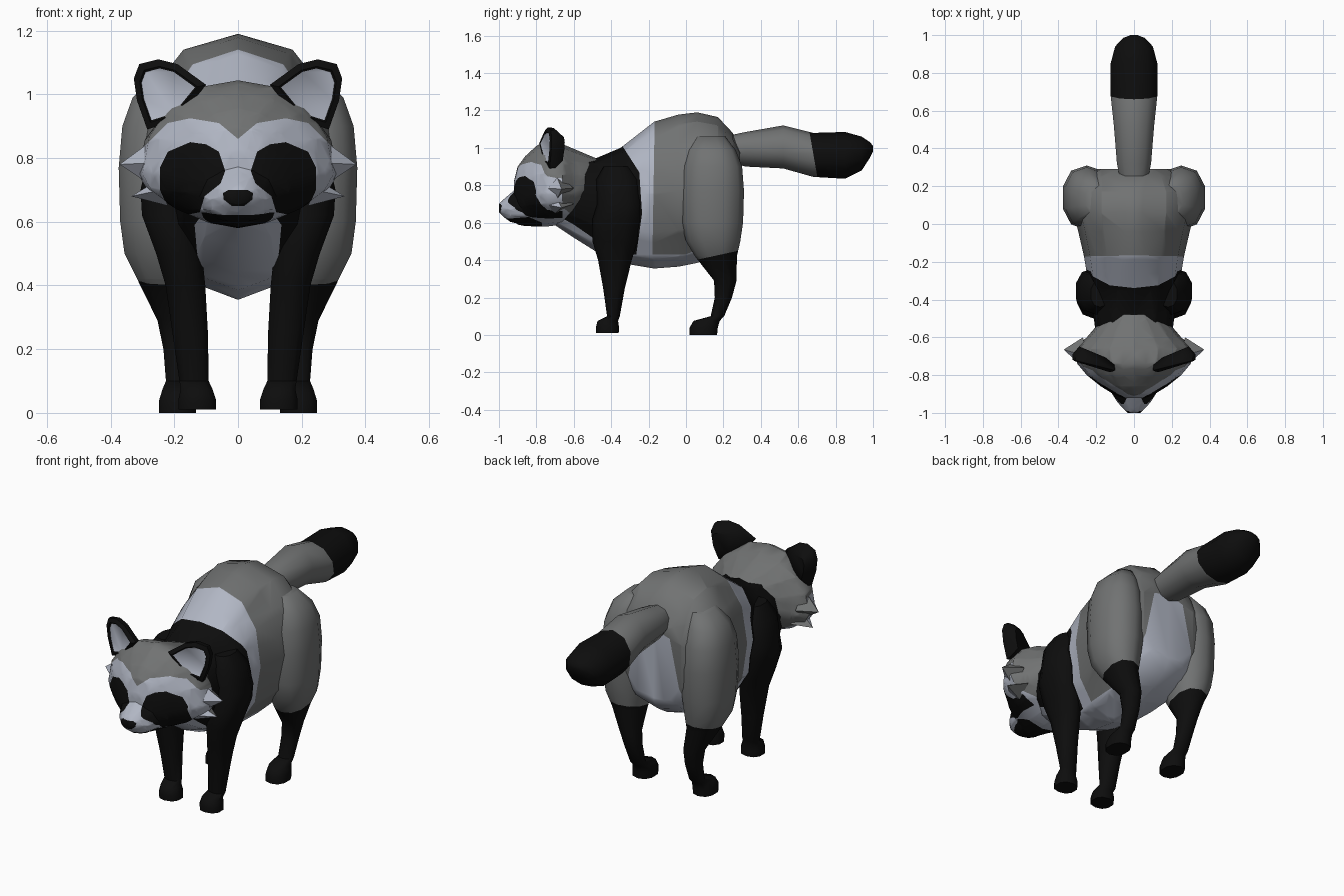
import bpy, bmesh, math
from mathutils import Vector

cube = bpy.data.objects.get("Cube")
if cube:
    bpy.data.objects.remove(cube, do_unlink=True)


def material(name, rgb):
    mat = bpy.data.materials.new(name)
    mat.use_nodes = True
    mat.diffuse_color = (*rgb, 1)
    mat.node_tree.nodes["Principled BSDF"].inputs["Base Color"].default_value = (*rgb, 1)
    return mat


GREY, LIGHT, BLACK = 0, 1, 2
MATERIALS = [material("fur grey", (.165, .17, .17)),
             material("pale fur", (.44, .47, .55)),
             material("black fur", (.004, .004, .004))]


def finish(name, bm, angle=50):
    bmesh.ops.recalc_face_normals(bm, faces=bm.faces[:])
    mesh = bpy.data.meshes.new(name)
    bm.to_mesh(mesh)
    bm.free()
    obj = bpy.data.objects.new(name, mesh)
    for mat in MATERIALS:
        mesh.materials.append(mat)
    bpy.context.collection.objects.link(obj)
    bpy.ops.object.select_all(action="DESELECT")
    obj.select_set(True)
    bpy.context.view_layer.objects.active = obj
    bpy.ops.object.shade_smooth_by_angle(angle=math.radians(angle))
    return obj


def power(value, p):
    return math.copysign(abs(value) ** p, value)


def bridge(bm, rings):
    """Skin a list of point rings and cap both ends."""
    loops = [[bm.verts.new(co) for co in ring] for ring in rings]
    count = len(loops[0])
    for a, b in zip(loops, loops[1:]):
        for i in range(count):
            j = (i + 1) % count
            bm.faces.new((a[i], a[j], b[j], b[i]))
    bm.faces.new(loops[0])
    bm.faces.new(loops[-1])


def loft_along(stations, upper=1.0, lower=1.0, sides=12):
    """Stations along y: (y, top, bottom, half width, height of widest point)."""
    bm = bmesh.new()
    rings = []
    for y, top, bottom, half, mid in stations:
        ring = []
        for i in range(sides):
            s, c = (f(math.tau * i / sides) for f in (math.sin, math.cos))
            p = upper if c > 0 else lower
            reach = top - mid if c > 0 else mid - bottom
            ring.append((half * power(s, p), y, mid + reach * power(c, p)))
        rings.append(ring)
    bridge(bm, rings)
    return bm


def loft_up(stations, side, sides=10, p=.85):
    """Stations along z: (z, centre x, centre y, radius x, radius y)."""
    bm = bmesh.new()
    angles = [math.tau * (i + .5) / sides for i in range(sides)]
    bridge(bm, [[(side * (cx + rx * power(math.cos(a), p)), cy + ry * power(math.sin(a), p), z)
                 for a in angles] for z, cx, cy, rx, ry in stations])
    return bm


def inside(u, v, poly):
    hit = False
    for (a, b), (c, d) in zip(poly, poly[1:] + poly[:1]):
        if (b > v) != (d > v) and u < a + (v - b) * (c - a) / (d - b):
            hit = not hit
    return hit


def paint(bm, axis, poly, colour, rule=lambda c: True):
    """Cut the outline into the faces along an axis, then colour what lies inside."""
    for (a, b), (c, d) in zip(poly, poly[1:] + poly[:1]):
        for sign in ((1, -1) if axis == "y" else (1,)):
            if axis == "y":
                point, normal = (sign * a, 0, b), (d - b, 0, sign * (a - c))
            else:
                point, normal = (0, a, b), (0, d - b, a - c)
            bmesh.ops.bisect_plane(bm, geom=bm.verts[:] + bm.edges[:] + bm.faces[:], dist=.0002,
                                   plane_co=point, plane_no=Vector(normal).normalized())
    for face in bm.faces:
        c = face.calc_center_median()
        u = abs(c.x) if axis == "y" else c.y
        if inside(u, c.z, poly) and rule(c):
            face.material_index = colour


def fill(bm, colour):
    for face in bm.faces:
        face.material_index = colour


# Body with black shoulders, pale saddle band, belly and rump
body = loft_along([
    (-.72, .9, .6, .12, .76), (-.6, .95, .52, .2, .76), (-.48, .945, .445, .215, .74),
    (-.35, 1.0, .385, .235, .74), (-.17, 1.14, .355, .265, .76), (-.04, 1.178, .365, .295, .77),
    (.06, 1.19, .385, .32, .78), (.17, 1.165, .43, .32, .8), (.25, 1.08, .48, .27, .8),
    (.29, .99, .54, .2, .8)], upper=.9, lower=.95)
paint(body, "x", [(-.8, 1.3), (-.34, 1.3), (-.34, 1.01), (-.25, .87), (-.235, .65),
                  (-.27, .3), (-.8, .3)], BLACK)
paint(body, "x", [(-.34, 1.3), (-.165, 1.3), (-.18, .4), (-.27, .4), (-.235, .65),
                  (-.25, .87), (-.34, 1.01)], LIGHT)
paint(body, "x", [(-.8, .7), (-.6, .59), (-.47, .5), (-.3, .43), (0, .43), (.2, .52),
                  (.4, .6), (.4, .2), (-.8, .2)], LIGHT)
paint(body, "y", [(0, .95), (.1, .92), (.17, .6), (.17, .3), (0, .3)], LIGHT, lambda c: c.y > .18)
finish("body", body)

# Tail with a black tip
tail = loft_along([
    (.2, 1.06, .93, .07, 1.0), (.32, 1.085, .9, .095, 1.0), (.52, 1.12, .89, .112, 1.0),
    (.68, 1.08, .845, .13, .96), (.85, 1.085, .835, .13, .96), (.94, 1.06, .88, .105, .97),
    (.985, 1.03, .95, .06, .99), (1.0, 1.01, .98, .02, 1.0)], sides=10)
paint(tail, "x", [(.64, 1.2), (1.2, 1.2), (1.2, .7), (.71, .8)], BLACK)
finish("tail", tail)

# Head with pale face, black eye patches and mouth
face_area = [(0, .86), (.06, .91), (.15, .925), (.22, .91), (.29, .84), (.4, .79), (.4, .5), (0, .5)]
eye_patch = [(.04, .76), (.06, .82), (.1, .843), (.15, .85), (.22, .82), (.245, .77), (.245, .7),
             (.225, .655), (.17, .62), (.12, .63), (.105, .68), (.055, .72)]
nose_area = [(0, .7), (.03, .7), (.047, .69), (.045, .67), (.02, .65), (0, .65)]
mouth_area = [(-1.1, .61), (-.84, .63), (-.77, .6), (-.77, .5), (-1.1, .5)]


def is_front(c):
    return c.y < -.66


head = loft_along([
    (-.47, .94, .72, .12, .82), (-.53, .965, .66, .19, .78), (-.6, .995, .61, .25, .75),
    (-.66, 1.02, .59, .315, .75), (-.74, 1.044, .58, .3, .75), (-.8, 1.01, .58, .25, .75),
    (-.86, .955, .582, .175, .74), (-.9, .9, .59, .11, .73), (-.92, .82, .61, .06, .72)],
    upper=.95, lower=1.25, sides=16)
paint(head, "y", face_area, LIGHT, is_front)
paint(head, "x", [(-.68, .7), (-.56, .6), (-.45, .5), (-.9, .5)], LIGHT)
paint(head, "y", eye_patch, BLACK, is_front)
paint(head, "x", mouth_area, BLACK)
finish("head", head)

# Muzzle with nose
muzzle = loft_along([
    (-.82, .82, .595, .14, .68), (-.9, .79, .595, .115, .68), (-.94, .755, .605, .09, .67),
    (-.975, .725, .63, .06, .675), (-1.0, .7, .655, .035, .68)])
fill(muzzle, LIGHT)
paint(muzzle, "y", eye_patch, BLACK)
paint(muzzle, "y", nose_area, BLACK, lambda c: c.y < -.95)
paint(muzzle, "x", mouth_area, BLACK)
finish("muzzle", muzzle)

fore_leg = [(.9, .18, -.37, .05, .07), (.83, .2, -.365, .08, .115), (.7, .215, -.355, .095, .12),
            (.62, .215, -.37, .09, .13), (.5, .185, -.38, .075, .12), (.4, .165, -.38, .065, .09),
            (.25, .15, -.385, .058, .058), (.1, .138, -.388, .048, .034),
            (.075, .13, -.418, .052, .055), (.04, .128, -.42, .062, .062), (.01, .128, -.42, .062, .06)]
hind_leg = [(1.06, .2, .13, .06, .08), (.99, .235, .135, .1, .13), (.9, .25, .14, .118, .16),
            (.77, .25, .14, .13, .17), (.6, .25, .14, .125, .165), (.5, .248, .145, .113, .145),
            (.42, .235, .16, .085, .112), (.29, .2, .21, .055, .06), (.2, .19, .2, .046, .046),
            (.1, .186, .168, .042, .036), (.075, .187, .11, .052, .07), (.04, .19, .095, .06, .075),
            (0, .19, .093, .06, .073)]
ear_outline = [(.1, 1.03), (.19, 1.095), (.25, 1.11), (.31, 1.095), (.327, 1.05), (.317, .98),
               (.285, .89), (.19, .92)]


def ear(name, side):
    bm = bmesh.new()

    def ring(scale, depth):
        mx, mz = .235, 1.0
        return [bm.verts.new((side * (mx + (x - mx) * scale), -.79 + (x - .1) * .25 + depth,
                              mz + (z - mz) * scale)) for x, z in ear_outline]
    # pale hollow, front rim, outer edge, rounded back
    rings = [ring(.74, .012), ring(.8, .005), ring(1, .015), ring(.97, .045), ring(.6, .085)]
    bm.faces.new(rings[0]).material_index = LIGHT
    bm.faces.new(rings[-1]).material_index = BLACK
    count = len(ear_outline)
    for a, b in zip(rings, rings[1:]):
        for i in range(count):
            j = (i + 1) % count
            bm.faces.new((a[i], a[j], b[j], b[i])).material_index = BLACK
    finish(name, bm)


def cheek_tuft(name, side, base, tip, width, height):
    bm = bmesh.new()
    x, y, z = base
    corners = [(x, y - .06, z), (x, y, z + height), (x, y + .1, z), (x, y, z - height)]
    ring = [bm.verts.new((side * (a + (width if i % 2 == 0 else 0)), b, c))
            for i, (a, b, c) in enumerate(corners)]
    point = bm.verts.new((side * tip[0], tip[1], tip[2]))
    bm.faces.new(ring)
    for i in range(4):
        bm.faces.new((ring[i], ring[(i + 1) % 4], point))
    bmesh.ops.recalc_face_normals(bm, faces=bm.faces[:])
    for face in bm.faces:
        face.material_index = GREY if face.normal.y > .2 else LIGHT
    finish(name, bm, 30)


# Paired parts
for label, side in (("left", 1), ("right", -1)):
    leg = loft_up(fore_leg, side)
    fill(leg, BLACK)
    finish(label + "_front_leg", leg)
    leg = loft_up(hind_leg, side)
    paint(leg, "x", [(-.2, .36), (.05, .4), (.28, .45), (.5, .48), (.5, -.2), (-.2, -.2)], BLACK)
    finish(label + "_hind_leg", leg)
    ear(label + "_ear", side)
    cheek_tuft(label + "_upper_cheek_tuft", side, (.25, -.7, .785), (.372, -.665, .78), .02, .085)
    cheek_tuft(label + "_lower_cheek_tuft", side, (.22, -.7, .7), (.335, -.665, .68), .02, .05)
